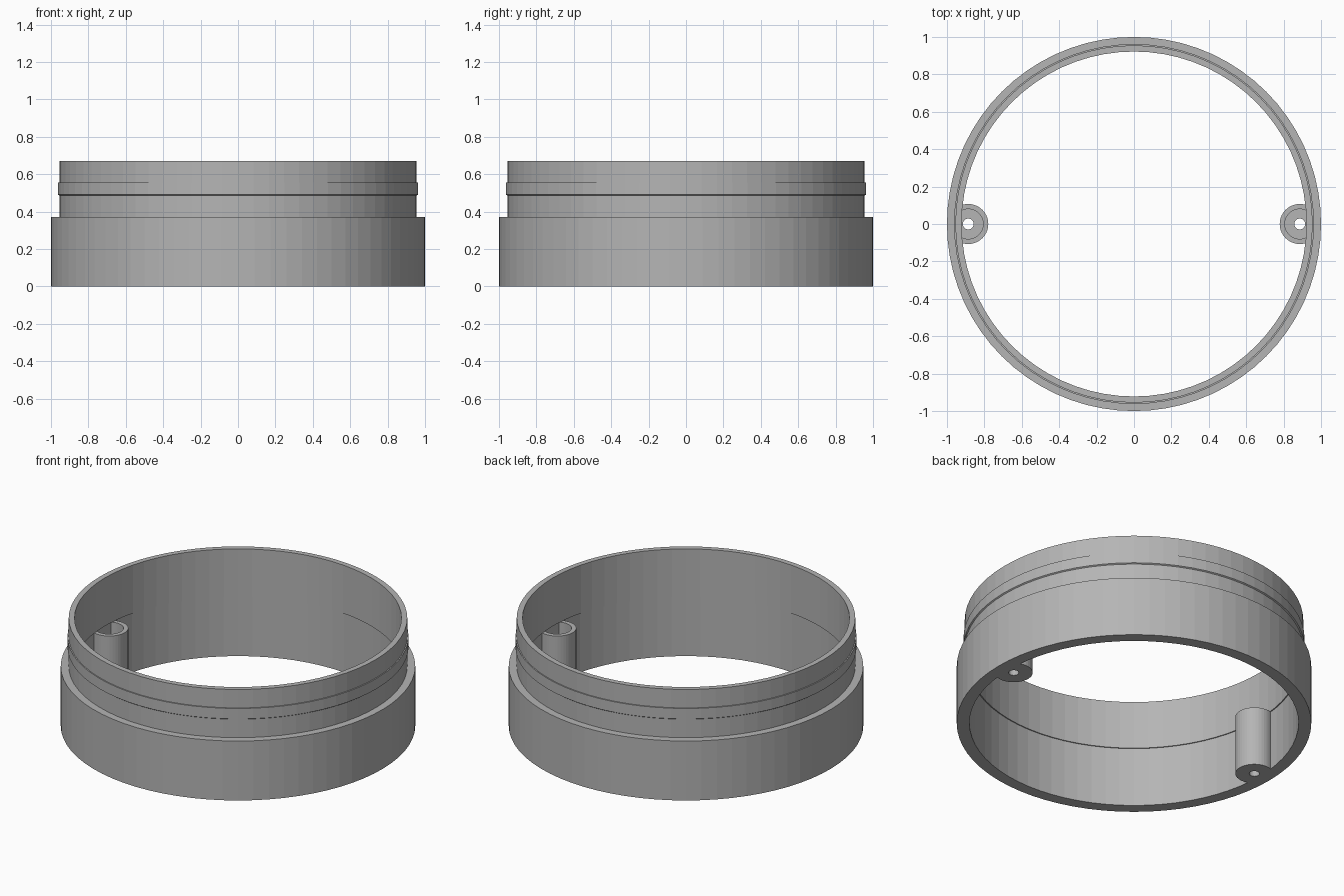
import bpy, bmesh, math

if "Cube" in bpy.data.objects:
    bpy.data.objects.remove(bpy.data.objects["Cube"], do_unlink=True)

# Single grey plastic
GREY = (0.46, 0.46, 0.46, 1.0)
grey = bpy.data.materials.new("grey plastic")
grey.use_nodes = True
grey.diffuse_color = GREY
grey.node_tree.nodes["Principled BSDF"].inputs["Base Color"].default_value = GREY


def lathe(name, profile, segments, centre_x=0.0, trim_x=None):
    """Revolve a closed (radius, height) outline around a vertical axis."""
    bm = bmesh.new()
    rings = []
    for i in range(segments):
        a = math.tau * i / segments
        rings.append([bm.verts.new((centre_x + r * math.cos(a), r * math.sin(a), z))
                      for r, z in profile])
    n = len(profile)
    for i in range(segments):
        here, there = rings[i], rings[(i + 1) % segments]
        for j in range(n):
            k = (j + 1) % n
            bm.faces.new((here[j], there[j], there[k], here[k]))
    # Trim the part that would lie beyond the wall
    if trim_x is not None:
        side = math.copysign(1, trim_x)
        bmesh.ops.bisect_plane(bm, geom=bm.verts[:] + bm.edges[:] + bm.faces[:],
                               plane_co=(trim_x, 0, 0), plane_no=(side, 0, 0),
                               clear_outer=True)
    mesh = bpy.data.meshes.new(name)
    bm.to_mesh(mesh)
    bm.free()
    mesh.materials.append(grey)
    obj = bpy.data.objects.new(name, mesh)
    bpy.context.collection.objects.link(obj)
    return obj


# Stepped ring wall with a shallow snap ridge and a tiny inner lip
STEP, TOP = 0.37, 0.67
wall = [
    (0.928, 0), (1.0, 0), (1.0, STEP), (0.955, STEP),
    (0.955, 0.485), (0.962, 0.49), (0.962, 0.555), (0.955, 0.555),
    (0.955, TOP), (0.922, TOP), (0.922, STEP), (0.928, STEP),
]
lathe("ring_wall", wall, 72)

# Screw posts with a counterbore from above and a through hole
BORE_FLOOR = 0.1
post = [
    (0.029, 0), (0.107, 0), (0.107, STEP), (0.08, STEP),
    (0.08, BORE_FLOOR), (0.029, BORE_FLOOR),
]
for label, side in (("left", 1), ("right", -1)):
    lathe(label + "_screw_post", post, 40, side * 0.886, side * 0.94)
